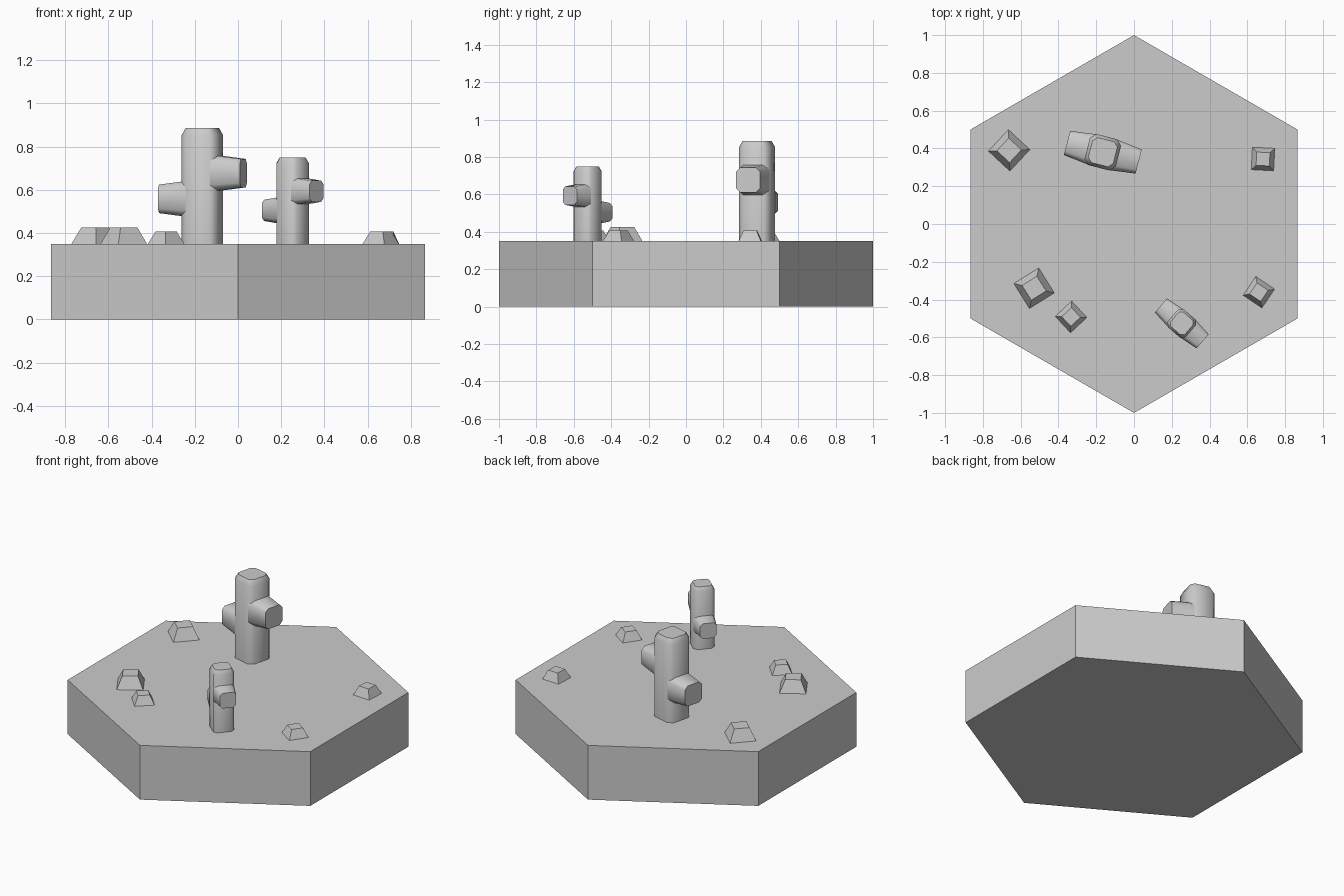
import bpy, bmesh
from math import radians, cos, sin, pi
from mathutils import Matrix, Vector

if "Cube" in bpy.data.objects:
    bpy.data.objects.remove(bpy.data.objects["Cube"])


def loft(name, rings, matrix=Matrix(), smooth=False):
    """Skin a closed solid through equal-length rings of 3D points."""
    bm = bmesh.new()
    loops = [[bm.verts.new(matrix @ Vector(p)) for p in ring] for ring in rings]
    n = len(loops[0])
    for a, b in zip(loops, loops[1:]):
        for i in range(n):
            j = (i + 1) % n
            bm.faces.new((a[i], a[j], b[j], b[i]))
    bm.faces.new(loops[0][::-1])
    bm.faces.new(loops[-1])
    bmesh.ops.recalc_face_normals(bm, faces=bm.faces)
    mesh = bpy.data.meshes.new(name)
    bm.to_mesh(mesh)
    bm.free()
    ob = bpy.data.objects.new(name, mesh)
    bpy.context.collection.objects.link(ob)
    if smooth:
        bpy.ops.object.select_all(action='DESELECT')
        ob.select_set(True)
        bpy.context.view_layer.objects.active = ob
        bpy.ops.object.shade_smooth_by_angle(angle=radians(50))
    return ob


def polygon(n, r, z, start):
    return [(r * cos(start + 2 * pi * i / n), r * sin(start + 2 * pi * i / n), z)
            for i in range(n)]


def chamfered_square(h, cut=0.33):
    k = h * (1 - cut)
    return [(h, -k), (h, k), (k, h), (-k, h), (-h, k), (-h, -k), (-k, -h), (k, -h)]


TOP = 0.35

# Hexagonal ground tile
loft("ground_tile", [polygon(6, 1, 0, pi / 2), polygon(6, 1, TOP, pi / 2)])


# Cactus: chamfered trunk plus two tapered side arms
def cactus(name, x, y, turn, scale):
    m = (Matrix.Translation((x, y, TOP)) @ Matrix.Rotation(radians(turn), 4, 'Z')
         @ Matrix.Scale(scale, 4))
    trunk = [[(a, b, z) for a, b in chamfered_square(h)]
             for h, z in ((0.085, 0), (0.085, 0.502), (0.068, 0.536))]
    loft(name + "_trunk", trunk, m, True)
    for label, side, z in (("high", 1, 0.327), ("low", -1, 0.208)):
        arm = [[(side * u, a, z + b) for a, b in chamfered_square(h)]
               for h, u in ((0.085, 0.045), (0.066, 0.196))]
        loft(f"{name}_{label}_arm", arm, m, True)


cactus("large_cactus", -0.165, 0.38, -14.5, 1)
cactus("small_cactus", 0.253, -0.526, -40.7, 0.743)

# Rocks: four-sided frustums (x, y, radius, height, turn)
for i, (x, y, r, h, turn) in enumerate((
        (-0.661, 0.39, 0.11, 0.075, 2),
        (-0.529, -0.34, 0.11, 0.075, -13),
        (-0.333, -0.492, 0.084, 0.056, -2),
        (0.683, 0.344, 0.084, 0.056, 42),
        (0.661, -0.361, 0.085, 0.056, 11))):
    a = radians(turn)
    loft(f"rock_{i + 1}", [polygon(4, r, 0, a), polygon(4, r * 0.59, h, a)],
         Matrix.Translation((x, y, TOP)))
